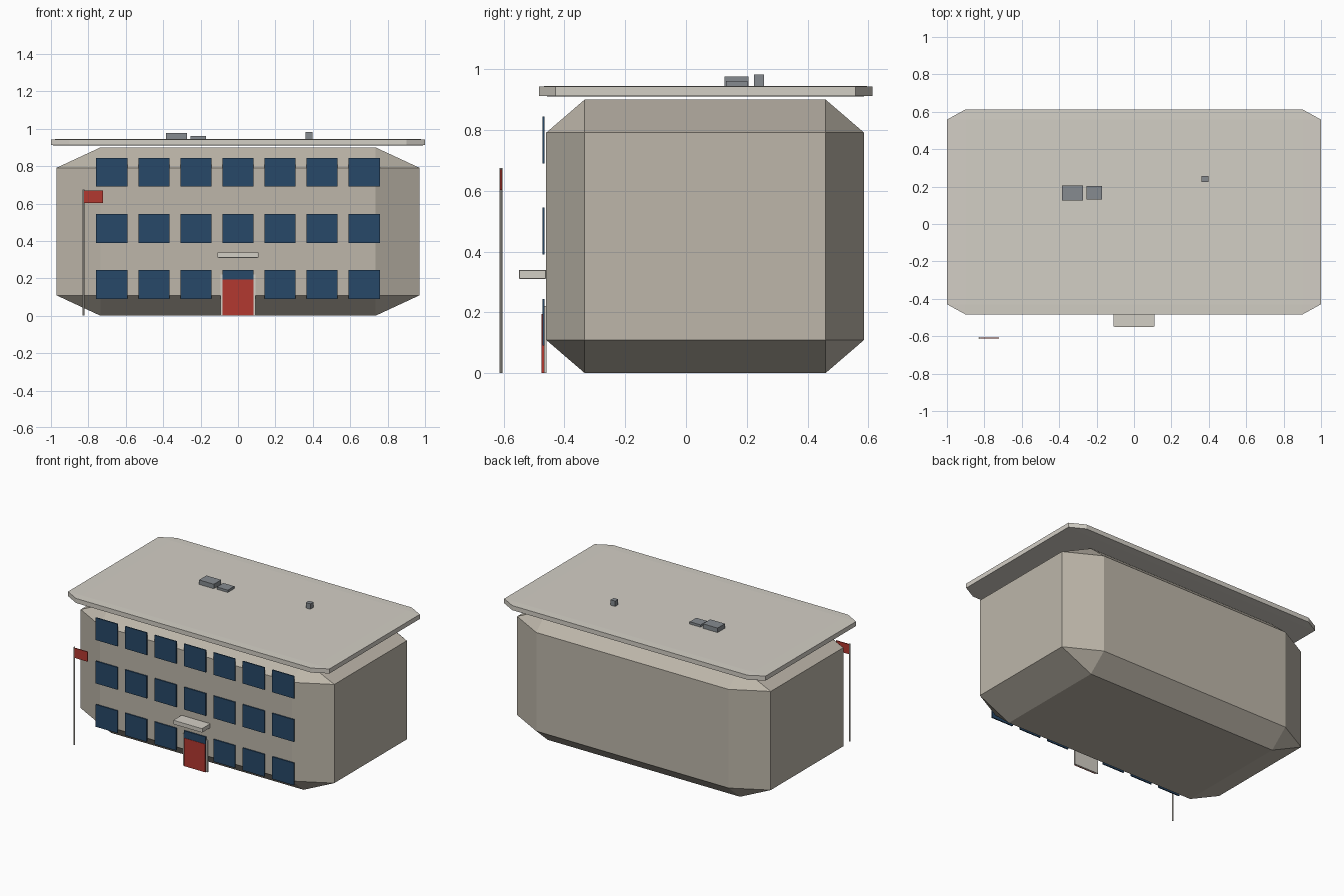
import bpy, bmesh

if "Cube" in bpy.data.objects:
    bpy.data.objects.remove(bpy.data.objects["Cube"])

def material(name, r, g, b):
    m = bpy.data.materials.new(name)
    m.diffuse_color = (r, g, b, 1)
    m.use_nodes = True
    m.node_tree.nodes["Principled BSDF"].inputs["Base Color"].default_value = m.diffuse_color
    return m

WALL = material("wall_beige", 0.51, 0.47, 0.40)
TRIM = material("trim_cream", 0.65, 0.62, 0.56)
GLASS = material("window_blue", 0.02, 0.065, 0.14)
RED = material("red", 0.45, 0.04, 0.03)
METAL = material("metal_grey", 0.24, 0.26, 0.28)

def add_object(name, bm, mat):
    me = bpy.data.meshes.new(name)
    bm.to_mesh(me)
    bm.free()
    me.materials.append(mat)
    ob = bpy.data.objects.new(name, me)
    bpy.context.collection.objects.link(ob)
    return ob

def box(name, x, y, z, mat, bevel=0.0):
    """Box from (min, max) ranges; the bevel is a fraction of each side."""
    bm = bmesh.new()
    bmesh.ops.create_cube(bm, size=1)
    if bevel:
        bmesh.ops.bevel(bm, geom=bm.edges[:], offset=bevel, segments=1,
                        affect='EDGES', profile=0.5)
    bmesh.ops.scale(bm, vec=[r[1] - r[0] for r in (x, y, z)], verts=bm.verts)
    ob = add_object(name, bm, mat)
    ob.location = [(r[0] + r[1]) / 2 for r in (x, y, z)]
    return ob

# Chamfered main block and the thin overhanging roof slab
box("building_body", (-0.97, 0.97), (-0.46, 0.586), (0, 0.9), WALL, 0.121)
box("roof_slab", (-1, 1), (-0.484, 0.613), (0.91, 0.945), TRIM, 0.05)

# Windows: three floors of seven
for floor in range(3):
    for col in range(7):
        cx, z0 = (col - 3) * 0.225, 0.09 + floor * 0.3
        box(f"window_{floor + 1}_{col + 1}", (cx - 0.083, cx + 0.083),
            (-0.473, -0.465), (z0, z0 + 0.154), GLASS)

# Entrance
box("door_frame", (-0.094, 0.094), (-0.468, -0.459), (0, 0.221), TRIM)
box("door", (-0.082, 0.082), (-0.475, -0.462), (0, 0.194), RED)
box("entrance_canopy", (-0.11, 0.11), (-0.55, -0.46), (0.31, 0.339), TRIM, 0.03)

# Flagpole and flag
bm = bmesh.new()
bmesh.ops.create_cone(bm, cap_ends=True, segments=10, radius1=0.005,
                      radius2=0.005, depth=0.675)
pole = add_object("flagpole", bm, TRIM)
pole.location = (-0.826, -0.609, 0.3375)
box("flag", (-0.823, -0.722), (-0.612, -0.606), (0.602, 0.67), RED)

# Rooftop equipment
box("roof_unit_large", (-0.386, -0.273), (0.126, 0.206), (0.94, 0.976), METAL)
box("roof_unit_small", (-0.253, -0.17), (0.131, 0.202), (0.94, 0.961), METAL)
box("roof_vent", (0.362, 0.397), (0.224, 0.257), (0.94, 0.982), METAL)
